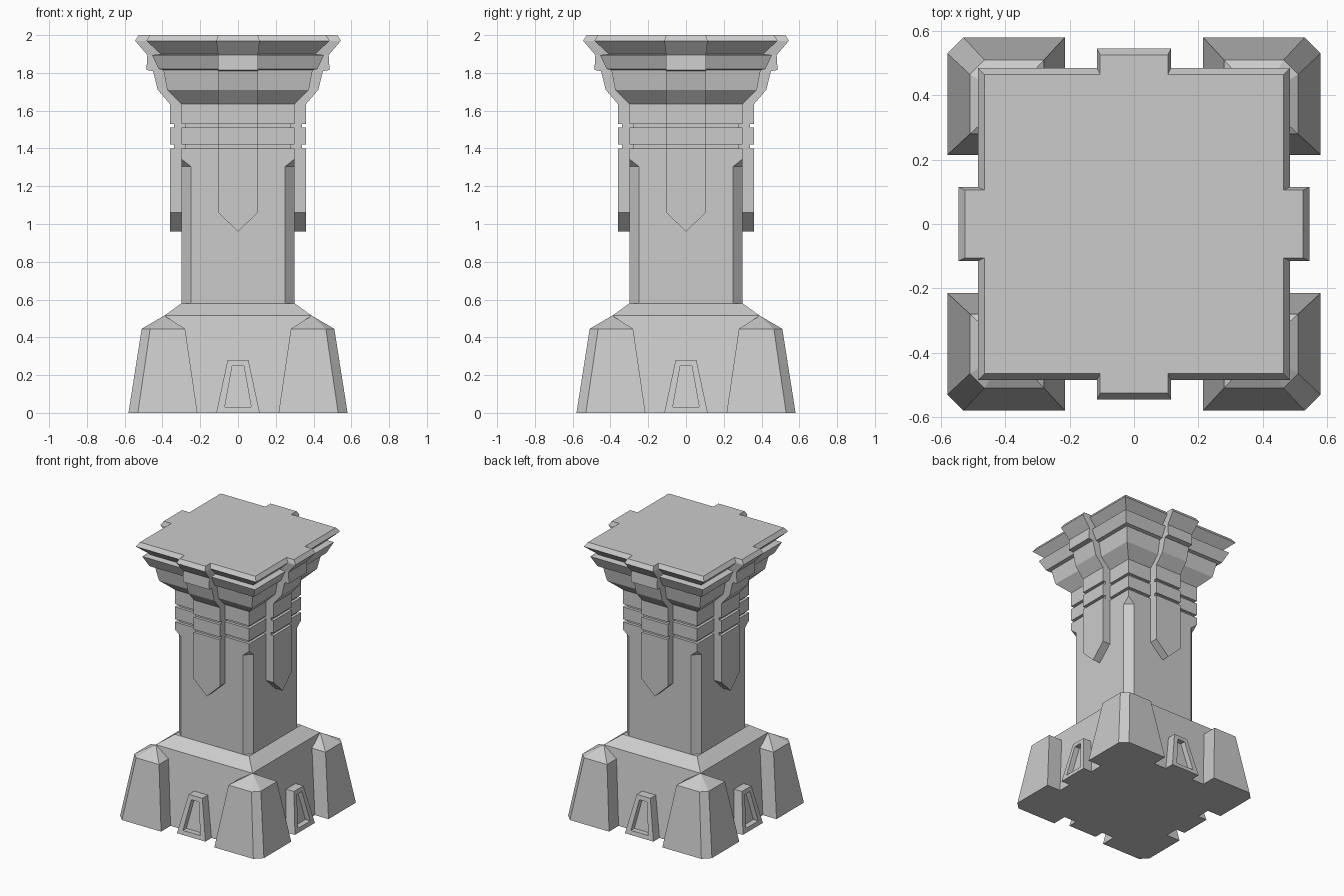
import bpy
import bmesh
from math import pi
from mathutils import Matrix

cube = bpy.data.objects.get("Cube")
if cube:
    bpy.data.objects.remove(cube, do_unlink=True)

stone = bpy.data.materials.new("grey_stone")
stone.use_nodes = True
grey = (0.6, 0.6, 0.6, 1)
stone.diffuse_color = grey
stone.node_tree.nodes["Principled BSDF"].inputs["Base Color"].default_value = grey


def loft(name, rings, turn=0, cap_start=True):
    """Bridge equal-length point rings, cap the ends, turn about z."""
    bm = bmesh.new()
    loops = [[bm.verts.new(p) for p in ring] for ring in rings]
    n = len(loops[0])
    for a, b in zip(loops, loops[1:]):
        for i in range(n):
            j = (i + 1) % n
            bm.faces.new((a[i], a[j], b[j], b[i]))
    if cap_start:
        bm.faces.new(loops[0][::-1])
    bm.faces.new(loops[-1])
    bmesh.ops.remove_doubles(bm, verts=bm.verts[:], dist=0.0005)
    bmesh.ops.recalc_face_normals(bm, faces=bm.faces[:])
    bm.transform(Matrix.Rotation(turn * pi / 2, 4, "Z"))
    mesh = bpy.data.meshes.new(name)
    bm.to_mesh(mesh)
    bm.free()
    mesh.materials.append(stone)
    obj = bpy.data.objects.new(name, mesh)
    bpy.context.collection.objects.link(obj)
    return obj


def square(h, z, c=0.0):
    """Square ring of half width h with corners cut by c."""
    k = h - c
    return [(k, -h, z), (h, -k, z), (h, k, z), (k, h, z),
            (-k, h, z), (-h, k, z), (-h, -k, z), (-k, -h, z)]


# Sloped base block
loft("base_block", [square(0.47, 0), square(0.39, 0.515), square(0.30, 0.58)])

# Shaft: cut corners below, square corners with two grooves above
shaft = [square(0.30, 0.56, 0.05), square(0.30, 1.305, 0.05), square(0.30, 1.345)]
for z in (1.40, 1.51):
    shaft += [square(0.30, z), square(0.28, z), square(0.28, z + 0.02), square(0.30, z + 0.02)]
shaft.append(square(0.30, 1.64))
loft("shaft", shaft)

# Stepped capital with a ledge and a bevelled top slab
capital = [(0.30, 1.635), (0.375, 1.71), (0.395, 1.815), (0.42, 1.82),
           (0.455, 1.895), (0.41, 1.90), (0.485, 1.97), (0.465, 2.0)]
loft("capital", [square(h, z) for h, z in capital])


def strap_row(w, out, z):
    return [(-w, -0.25, z), (-w, -out, z), (w, -out, z), (w, -0.25, z)]


W = 0.105
strap = [(0, 0.36, 0.96), (W, 0.36, 1.06)]
for z in (1.40, 1.51):
    strap += [(W, 0.36, z), (W, 0.34, z), (W, 0.34, z + 0.02), (W, 0.36, z + 0.02)]
strap += [(W, 0.36, 1.635), (W, 0.425, 1.71), (W, 0.45, 1.81), (W, 0.485, 1.815),
          (W, 0.48, 1.895), (W + 0.01, 0.545, 1.97), (W, 0.525, 2.0)]


def pier_ring(inner, outer, cut, z):
    k = outer - cut
    return [(inner, -inner, z), (inner, -outer, z), (k, -outer, z),
            (outer, -k, z), (outer, -inner, z)]


def trapezoid(w0, z0, w1, z1, y):
    """Upright trapezoid; y gives the depth at each height."""
    return [(-w0, -y(z0), z0), (w0, -y(z0), z0), (w1, -y(z1), z1), (-w1, -y(z1), z1)]


def face_depth(z):
    return 0.54 - 0.18 * z


def recess_depth(z):
    return face_depth(z) - 0.04


def back_depth(z):
    return 0.40 - 0.15 * z


sides = ("front", "left", "back", "right")
corners = ("front_left", "back_left", "back_right", "front_right")
for turn in range(4):
    # Pointed strap running down each side from the top slab
    loft(sides[turn] + "_strap", [strap_row(*row) for row in strap], turn)

    # Corner pier with a pyramid cap
    loft(corners[turn] + "_pier",
         [pier_ring(0.215, 0.58, 0.05, 0), pier_ring(0.28, 0.51, 0.045, 0.445),
          [(0.39, -0.39, 0.515)] * 5], turn)

    # Leaning niche surround with a recessed panel
    outer = (0.115, 0, 0.055, 0.28)
    inner = (0.07, 0.03, 0.03, 0.25)
    loft(sides[turn] + "_niche",
         [trapezoid(*outer, back_depth), trapezoid(*outer, face_depth),
          trapezoid(*inner, face_depth), trapezoid(*inner, recess_depth)], turn)
